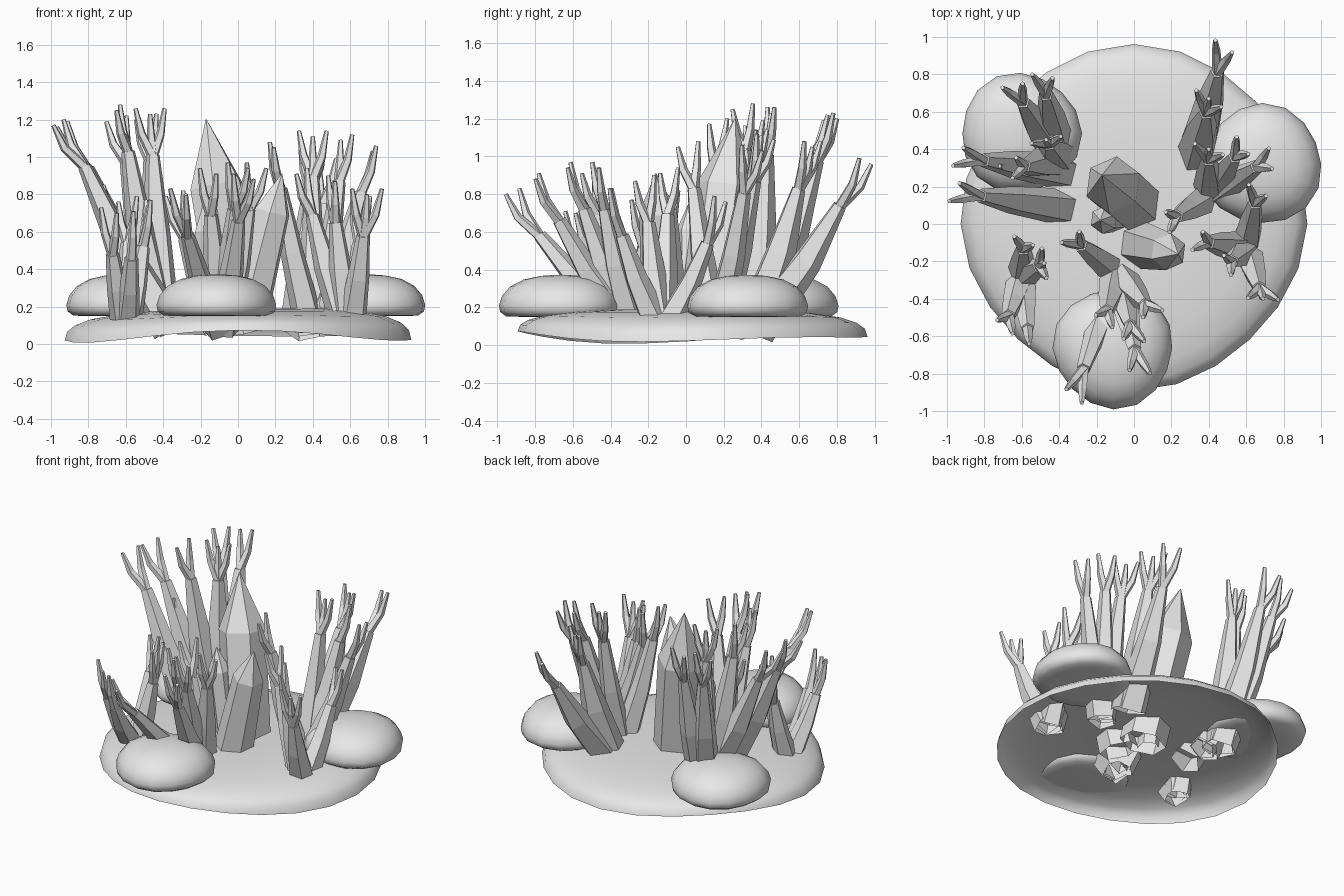
import bpy, bmesh, math
from mathutils import Vector

if "Cube" in bpy.data.objects:
    bpy.data.objects.remove(bpy.data.objects["Cube"])

stone = bpy.data.materials.new("pale_grey")
stone.diffuse_color = (0.8, 0.8, 0.8, 1)
stone.use_nodes = True
stone.node_tree.nodes["Principled BSDF"].inputs["Base Color"].default_value = stone.diffuse_color


def finish(bm, name, smooth=False):
    bmesh.ops.recalc_face_normals(bm, faces=bm.faces)
    me = bpy.data.meshes.new(name)
    bm.to_mesh(me)
    bm.free()
    me.materials.append(stone)
    for p in me.polygons:
        p.use_smooth = smooth
    ob = bpy.data.objects.new(name, me)
    bpy.context.collection.objects.link(ob)


def bridge(bm, a, b):
    n = len(a)
    for i in range(n):
        bm.faces.new((a[i], a[(i + 1) % n], b[(i + 1) % n], b[i]))


def tube(bm, pts, radii, sides=5):
    """Tapered faceted limb along a path, open at the root."""
    pts = [Vector(p) for p in pts]
    prev = None
    for i, p in enumerate(pts):
        t = (pts[min(i + 1, len(pts) - 1)] - pts[max(i - 1, 0)]).normalized()
        q = Vector((0, 0, 1)).rotation_difference(t)
        ring = []
        for k in range(sides):
            a = 2 * math.pi * k / sides + 0.4
            ring.append(bm.verts.new(p + q @ Vector((math.cos(a), math.sin(a), 0)) * radii[i]))
        if prev:
            bridge(bm, prev, ring)
        prev = ring
    bm.faces.new(prev)


# Wavy ground shell, open underneath, sloping down towards its rim
bm = bmesh.new()
prev = None
for s, h in ((1, 0), (0.985, 0.3), (0.94, 0.52), (0.85, 0.72), (0.7, 0.87), (0.5, 0.98), (0.25, 1)):
    ring = []
    for k in range(24):
        a = 2 * math.pi * k / 24
        r = s * (0.913 + 0.035 * math.sin(a) + 0.014 * math.cos(4 * a))
        rim = 0.04 + 0.02 * math.cos(2 * a - 3.5) - 0.015 * math.cos(3 * a - 10.9)
        x = r * math.cos(a)
        z = max(0, rim) * (1 - h) + (0.187 + 0.015 * x) * h
        ring.append(bm.verts.new((x, r * math.sin(a), z)))
    if prev:
        bridge(bm, prev, ring)
    prev = ring
bm.faces.new(prev)
finish(bm, "ground", True)

# Three flattened boulders
profile = ((0.6, 0.15), (0.88, 0.152), (0.98, 0.175), (1, 0.21), (0.95, 0.26),
           (0.82, 0.31), (0.6, 0.348), (0.32, 0.367), (0.1, 0.372))
for name, cx, cy, turn in (("boulder_back", -0.607, 0.485, 0.3),
                           ("boulder_right", 0.685, 0.318, 2.0),
                           ("boulder_front", -0.11, -0.663, 4.1)):
    bm = bmesh.new()
    prev = None
    for s, z in profile:
        ring = []
        for k in range(16):
            a = 2 * math.pi * k / 16
            r = s * (0.32 + 0.01 * math.cos(3 * a + turn))
            ring.append(bm.verts.new((cx + r * math.cos(a), cy + r * math.sin(a), z)))
        if prev:
            bridge(bm, prev, ring)
        else:
            bm.faces.new(ring)
        prev = ring
    bm.faces.new(prev)
    finish(bm, name, True)


def crystal(name, foot, tip, shoulder, r0, r1):
    """Six-sided leaning column with a pointed end."""
    foot, tip = Vector(foot), Vector(tip)
    bm = bmesh.new()
    tube(bm, [foot, foot.lerp(tip, shoulder), tip], [r0, r1, 0.003], 6)
    finish(bm, name)


crystal("crystal_tall", (0.01, 0.1, 0.07), (-0.17, 0.26, 1.2), 0.68, 0.15, 0.155)
crystal("crystal_middle", (0.03, -0.11, 0.1), (0.235, -0.16, 0.91), 0.75, 0.13, 0.1)
crystal("crystal_small", (-0.1, 0.03, 0.1), (-0.18, 0.02, 0.76), 0.77, 0.075, 0.075)


def coral(name, rx, ry, *stems, thick=1.0):
    """Stems lean out from one root; each forks into thin fingers around its top."""
    bm = bmesh.new()
    root = Vector((rx, ry, 0.08))
    for x, y, z, fingers in stems:
        top = Vector((x, y, z))
        out = Vector((x - rx, y - ry, 0))
        unit = out.normalized()
        side = (Vector((-unit.y, unit.x, 0)) + unit * 0.4).normalized()
        fork = root + out * 0.78
        fork.z = z - 0.25
        knee = root + out * 0.5
        knee.z = 0.08 + (fork.z - 0.08) * 0.55
        start = root + out * 0.06
        r0 = (0.035 + 0.058 * z) * thick
        tube(bm, [start, knee, fork], [r0, r0 * 0.74, 0.038])
        for i in range(fingers):
            u = i - (fingers - 1) / 2
            tip = top + side * u * (0.11 if fingers == 2 else 0.08)
            tip.z -= 0.03 * (i % 2)
            d = tip - fork
            mid = fork + Vector((d.x * 0.65, d.y * 0.65, d.z * 0.45))
            tube(bm, [fork - d * 0.08, mid, tip], [0.03, 0.024, 0.012])
    finish(bm, name)


# Coral clumps: root, then top position and finger count of each stem
coral("coral_back_left", -0.4, 0.35, (-0.47, 0.45, 1.26, 3), (-0.65, 0.74, 1.22, 2),
      (-0.49, 0.79, 1.23, 2), (-0.64, 0.3, 1.28, 2))
coral("coral_left_low", -0.32, 0.08, (-0.96, 0.17, 1.2, 2))
coral("coral_left_high", -0.32, 0.27, (-0.94, 0.36, 1.19, 2), (-0.72, 0.31, 0.85, 1))
coral("coral_back_right", 0.33, 0.33, (0.48, 0.95, 0.99, 2), (0.4, 0.67, 1.08, 3), thick=1.2)
coral("coral_centre_right", 0.4, 0.15, (0.4, 0.4, 1.14, 3), (0.58, 0.42, 1.12, 2),
      (0.73, 0.35, 1.06, 2), (0.18, 0.01, 1.08, 2), thick=0.9)
coral("coral_right", 0.6, -0.13, (0.66, 0.18, 0.79, 2), (0.69, -0.4, 0.83, 3),
      (0.34, -0.09, 0.94, 2), (0.5, -0.22, 0.9, 2))
coral("coral_front", -0.09, -0.26, (-0.32, -0.92, 0.83, 2), (0.03, -0.79, 0.91, 2),
      (0.0, -0.62, 0.97, 2), (0.1, -0.48, 0.97, 2), (-0.34, -0.07, 0.82, 2),
      (-0.16, -0.52, 0.94, 2))
coral("coral_left_front", -0.6, -0.28, (-0.59, -0.09, 0.79, 2), (-0.69, -0.55, 0.73, 2),
      (-0.56, -0.64, 0.71, 1), (-0.48, -0.21, 0.77, 3))
